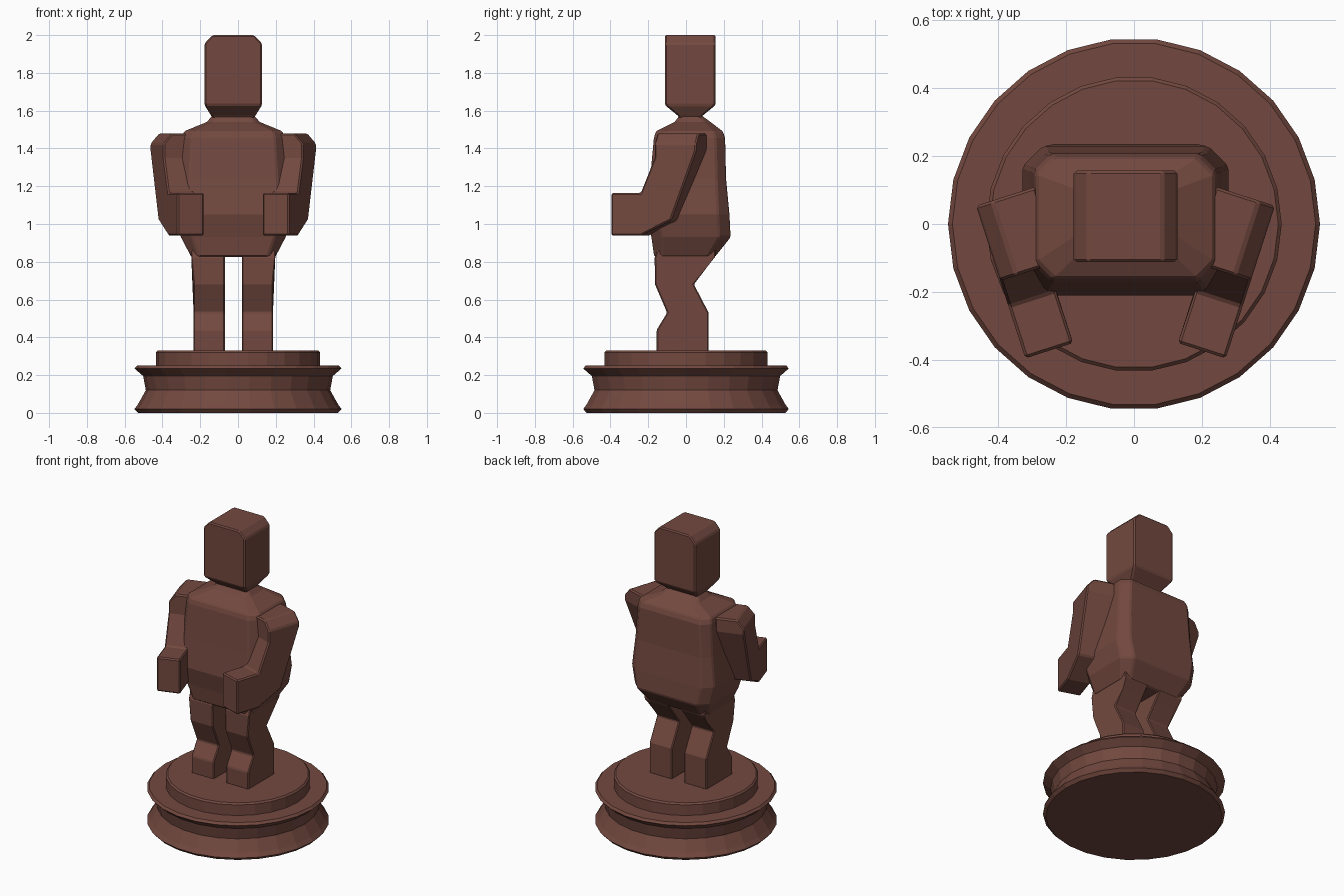
import bpy, bmesh
from math import sin, cos, tau

if "Cube" in bpy.data.objects:
    bpy.data.objects.remove(bpy.data.objects["Cube"])

CX = -0.025  # the figure's symmetry plane
mat = bpy.data.materials.new("brown")
mat.diffuse_color = (0.17, 0.066, 0.05, 1)
mat.use_nodes = True
mat.node_tree.nodes["Principled BSDF"].inputs["Base Color"].default_value = mat.diffuse_color


def loft(name, rings, bevel=0.008):
    """Skin a stack of equal-sized point rings and cap both ends."""
    bm = bmesh.new()
    vs = [[bm.verts.new(p) for p in r] for r in rings]
    n = len(vs[0])
    for a, b in zip(vs, vs[1:]):
        for i in range(n):
            j = (i + 1) % n
            bm.faces.new((a[i], a[j], b[j], b[i]))
    bm.faces.new(vs[0][::-1])
    bm.faces.new(vs[-1])
    bmesh.ops.recalc_face_normals(bm, faces=bm.faces)
    me = bpy.data.meshes.new(name)
    bm.to_mesh(me)
    bm.free()
    me.materials.append(mat)
    ob = bpy.data.objects.new(name, me)
    bpy.context.collection.objects.link(ob)
    if bevel:
        m = ob.modifiers.new("worn_edges", 'BEVEL')
        m.width, m.segments = bevel, 1
        m.limit_method, m.angle_limit = 'ANGLE', 0.5
    return ob


def circle(r, z, n=26):
    return [(r * cos(tau * i / n), r * sin(tau * i / n), z) for i in range(n)]


def rect(z, w, y0, y1, c=0.0):
    """Rectangle of half width w, with corners cut by c if given."""
    if not c:
        return [(CX - w, y0, z), (CX + w, y0, z), (CX + w, y1, z), (CX - w, y1, z)]
    return [(CX - w + c, y0, z), (CX + w - c, y0, z), (CX + w, y0 + c, z),
            (CX + w, y1 - c, z), (CX + w - c, y1, z), (CX - w + c, y1, z),
            (CX - w, y1 - c, z), (CX - w, y0 + c, z)]


# Spool-shaped base and the disc on top of it
loft("base", [circle(r, z) for r, z in (
    (0.53, 0), (0.548, 0.02), (0.53, 0.045), (0.488, 0.12),
    (0.502, 0.195), (0.548, 0.235), (0.535, 0.25))], 0)
loft("base_disc", [circle(r, z) for r, z in (
    (0.435, 0.24), (0.435, 0.32), (0.425, 0.33))], 0)

# Torso from hips to neck
loft("torso", [rect(*r) for r in (
    (0.825, 0.222, -0.168, 0.152, 0.04), (0.93, 0.277, -0.183, 0.236, 0.06),
    (1.05, 0.303, -0.21, 0.23, 0.06), (1.24, 0.283, -0.19, 0.212, 0.05),
    (1.455, 0.27, -0.17, 0.207, 0.05), (1.49, 0.262, -0.16, 0.195, 0.05),
    (1.54, 0.14, -0.06, 0.13, 0.03), (1.58, 0.105, -0.03, 0.075, 0.02))])

# Block head narrowing into the neck
loft("head", [rect(*r) for r in (
    (1.55, 0.10, -0.025, 0.07), (1.575, 0.118, -0.045, 0.09),
    (1.63, 0.1525, -0.112, 0.157), (1.955, 0.1525, -0.112, 0.157),
    (2.0, 0.11, -0.112, 0.157))])

# Bent legs: (y, z, outer offset) side profile
leg = [(-0.155, 0.325, 0.21), (0.12, 0.325, 0.21), (0.12, 0.53, 0.21),
       (0.042, 0.68, 0.21), (0.11, 0.77, 0.21), (0.157, 0.83, 0.224),
       (0.157, 0.87, 0.224), (-0.15, 0.87, 0.224), (-0.166, 0.82, 0.224),
       (-0.164, 0.68, 0.21), (-0.1, 0.53, 0.21), (-0.155, 0.44, 0.21)]

# Bent arms: (forward, z) side profile, turned inward
arm = [(0, 1.48), (0.232, 1.48), (0.232, 1.35), (0.309, 1.165), (0.472, 1.165),
       (0.472, 0.938), (0.31, 0.938), (0.14, 1.02), (0, 1.39)]


def arm_point(s, u, v, z):
    x = 0.265 + 0.952 * u - 0.307 * v
    return (CX + s * x, 0.11 - 0.307 * u - 0.952 * v, z)


for side, s in (("left", 1), ("right", -1)):
    loft(side + "_leg", [[(CX + s * 0.045, y, z) for y, z, o in leg],
                         [(CX + s * o, y, z) for y, z, o in leg]], 0.006)
    inner = [arm_point(s, 0 if z > 1.3 else 0.036, v, z) for v, z in arm]
    middle = [arm_point(s, 0.135, v, z) for v, z in arm]
    outer = [arm_point(s, 0.184, v, min(z, 1.425)) for v, z in arm]
    loft(side + "_arm", [inner, middle, outer])
